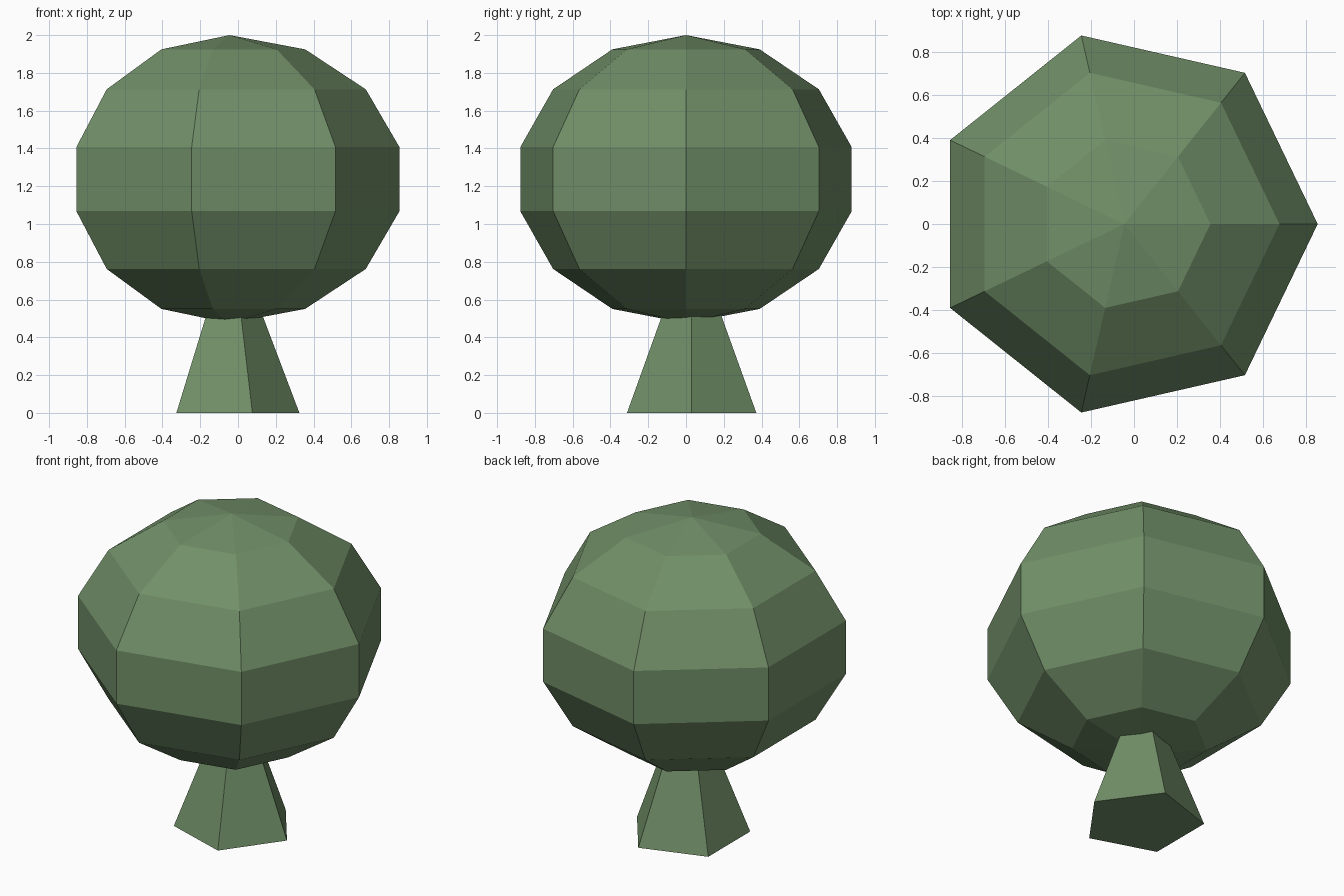
import bpy, bmesh
from math import sin, cos, pi

cube = bpy.data.objects.get("Cube")
if cube:
    bpy.data.objects.remove(cube, do_unlink=True)

# Single leaf green
green = bpy.data.materials.new("leaf_green")
green.use_nodes = True
color = (0.165, 0.275, 0.138, 1)
green.diffuse_color = color
bsdf = next(n for n in green.node_tree.nodes if n.type == 'BSDF_PRINCIPLED')
bsdf.inputs["Base Color"].default_value = color
bsdf.inputs["Roughness"].default_value = 0.9


def lathe(name, profile, sides, location):
    """Flat-shaded solid of revolution; zero radius makes a pole, open ends get caps."""
    bm = bmesh.new()
    rings = []
    for r, z in profile:
        count = sides if r > 1e-4 else 1
        rings.append([bm.verts.new((r * cos(2 * pi * i / sides),
                                    r * sin(2 * pi * i / sides), z))
                      for i in range(count)])
    for low, high in zip(rings, rings[1:]):
        for i in range(sides):
            j = (i + 1) % sides
            loop = [low[i % len(low)], low[j % len(low)],
                    high[j % len(high)], high[i % len(high)]]
            bm.faces.new(list(dict.fromkeys(loop)))
    for ring in (rings[0], rings[-1]):
        if len(ring) > 1:
            bm.faces.new(ring)
    bmesh.ops.recalc_face_normals(bm, faces=bm.faces)
    mesh = bpy.data.meshes.new(name)
    bm.to_mesh(mesh)
    bm.free()
    mesh.materials.append(green)
    obj = bpy.data.objects.new(name, mesh)
    obj.location = location
    bpy.context.collection.objects.link(obj)
    return obj


# Tapered five-sided trunk, running up into the canopy
lathe("trunk", [(0.36, 0), (0.095, 0.7)], 5, (-0.035, 0.03, 0))

# Seven-sided squashed ball canopy
steps = 7
ball = [(0.923 * sin(pi * k / steps), -0.7625 * cos(pi * k / steps))
        for k in range(steps + 1)]
lathe("canopy", ball, 7, (-0.045, 0, 1.2375))
